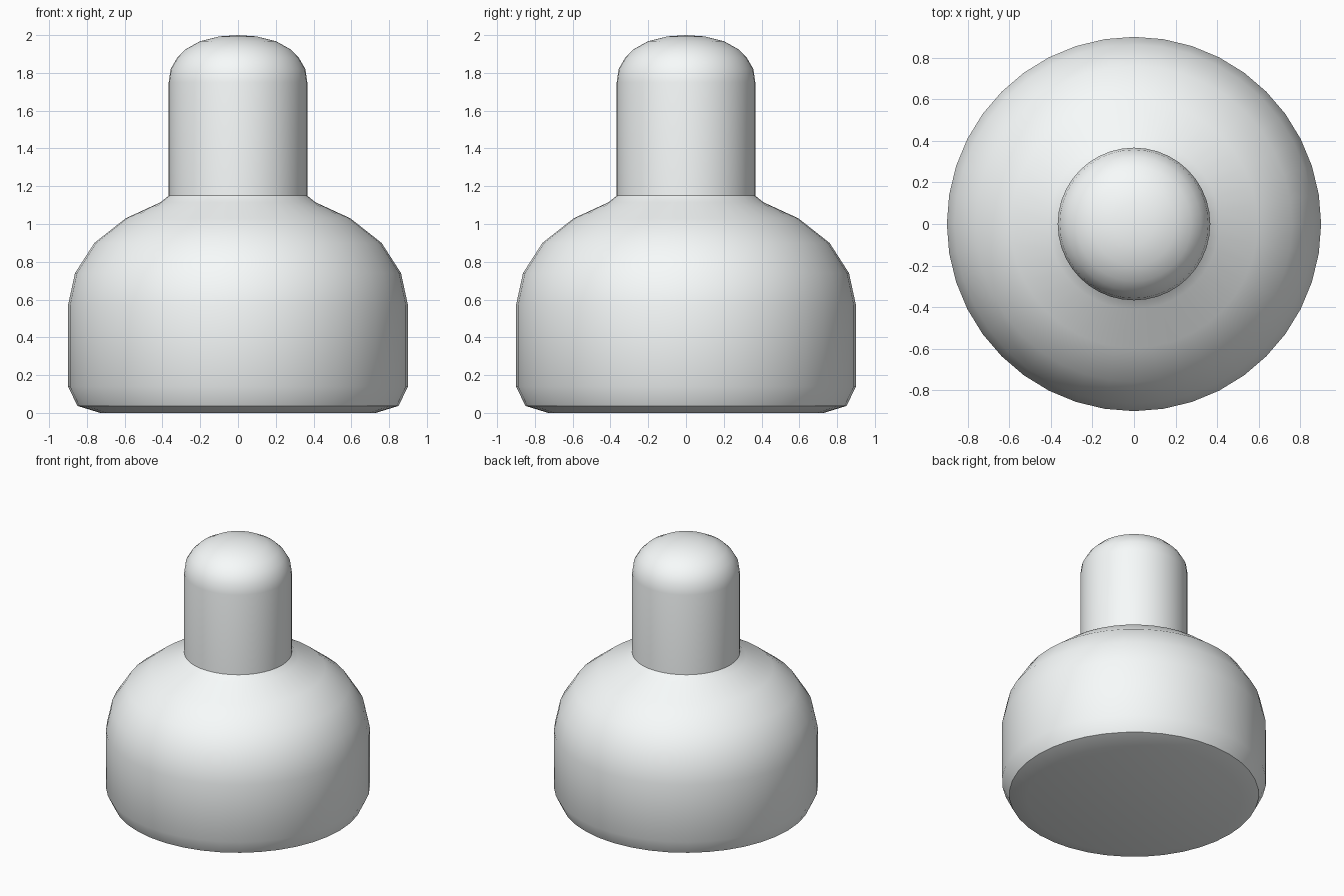
import bpy, bmesh
from math import radians, sin, cos, tau

if "Cube" in bpy.data.objects:
    bpy.data.objects.remove(bpy.data.objects["Cube"])

SEGMENTS = 40

# Off-white shared by both parts
white = bpy.data.materials.new("off_white")
white.diffuse_color = (0.94, 0.97, 0.97, 1)
white.use_nodes = True
white.node_tree.nodes["Principled BSDF"].inputs["Base Color"].default_value = white.diffuse_color


def lathe(name, profile):
    """Revolve (radius, height) points around z; radius 0 makes a pole."""
    bm = bmesh.new()
    rings = []
    for r, z in profile:
        count = SEGMENTS if r else 1
        rings.append([bm.verts.new((r * cos(tau * i / SEGMENTS),
                                    r * sin(tau * i / SEGMENTS), z))
                      for i in range(count)])
    for low, high in zip(rings, rings[1:]):
        for i in range(SEGMENTS):
            j = (i + 1) % SEGMENTS
            if len(low) == 1:
                bm.faces.new((low[0], high[j], high[i]))
            elif len(high) == 1:
                bm.faces.new((low[i], low[j], high[0]))
            else:
                bm.faces.new((low[i], low[j], high[j], high[i]))
    mesh = bpy.data.meshes.new(name)
    bm.to_mesh(mesh)
    bm.free()
    mesh.materials.append(white)
    obj = bpy.data.objects.new(name, mesh)
    bpy.context.collection.objects.link(obj)
    bpy.ops.object.select_all(action='DESELECT')
    obj.select_set(True)
    bpy.context.view_layer.objects.active = obj
    bpy.ops.object.shade_smooth_by_angle(angle=radians(35))
    return obj


# Wide domed base with a bevelled foot
lathe("base", [(0, 0), (0.73, 0), (0.85, 0.037), (0.9, 0.14),
               (0.9, 0.57), (0.863, 0.74), (0.76, 0.90), (0.595, 1.03),
               (0.41, 1.115), (0.367, 1.15)])

# Round-topped stem rising from the base
lathe("stem", [(0.367, 1.15), (0.367, 1.75), (0.357, 1.82), (0.322, 1.88),
               (0.276, 1.926), (0.2, 1.968), (0.1, 1.993), (0, 2.0)])
